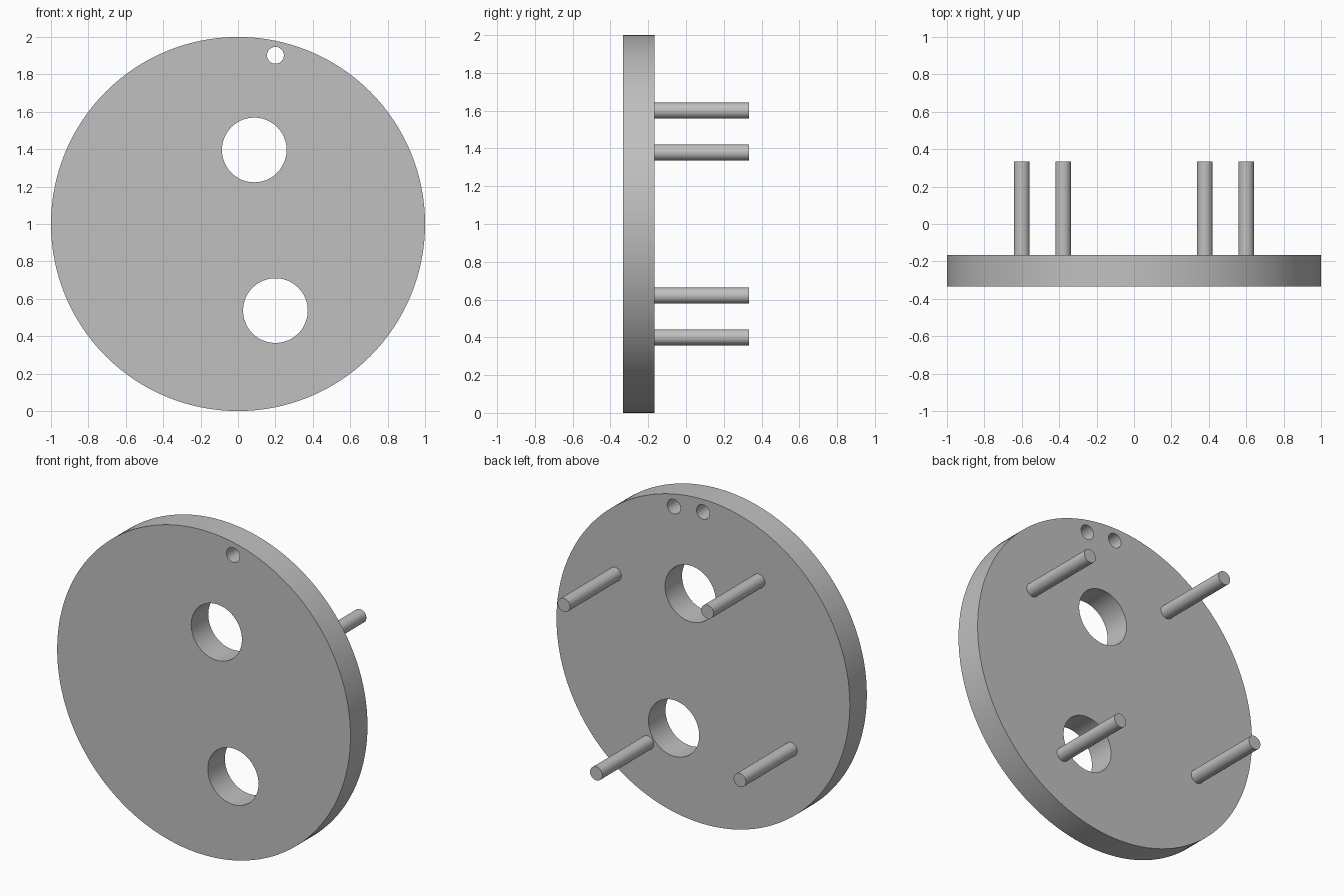
import bpy
import math

cube = bpy.data.objects.get("Cube")
if cube:
    bpy.data.objects.remove(cube, do_unlink=True)

FRONT, BACK, PIN_END = -0.333, -0.167, 0.333
CENTRE_Z = 1.0

grey = bpy.data.materials.new("plain grey")
grey.use_nodes = True
colour = (0.53, 0.53, 0.53, 1)
grey.diffuse_color = colour
grey.node_tree.nodes["Principled BSDF"].inputs["Base Color"].default_value = colour


def rod(name, x, z, radius, y0, y1, sides):
    """Cylinder lying along y, from y0 to y1."""
    bpy.ops.mesh.primitive_cylinder_add(
        vertices=sides, radius=radius, depth=y1 - y0,
        location=(x, (y0 + y1) / 2, z), rotation=(math.pi / 2, 0, 0))
    obj = bpy.context.object
    obj.name = name
    obj.data.materials.append(grey)
    return obj


def smooth(obj):
    bpy.ops.object.select_all(action="DESELECT")
    obj.select_set(True)
    bpy.context.view_layer.objects.active = obj
    bpy.ops.object.shade_smooth_by_angle(angle=math.radians(30))


# Round plate
plate = rod("round_plate", 0, CENTRE_Z, 1, FRONT, BACK, 128)

# Holes: x, z, radius, front end of the cut (the last one is blind, from the back)
through = FRONT - 0.1
holes = [
    (0.087, 1.396, 0.173, through),
    (0.20, 0.537, 0.173, through),
    (0.20, 1.902, 0.045, through),
    (0.0, 1.922, 0.045, BACK - 0.11),
]
for x, z, radius, start in holes:
    cutter = rod("hole_cutter", x, z, radius, start, BACK + 0.1, 48)
    cutter.hide_render = True
    cut = plate.modifiers.new("hole", "BOOLEAN")
    cut.operation = "DIFFERENCE"
    cut.solver = "EXACT"
    cut.object = cutter
    bpy.context.view_layer.objects.active = plate
    bpy.ops.object.modifier_apply(modifier=cut.name)
    bpy.data.objects.remove(cutter, do_unlink=True)
smooth(plate)

# Four pins on the back, a quarter turn apart
x, z = 0.60, 0.379
for corner in ("upper_left", "upper_right", "lower_right", "lower_left"):
    smooth(rod(corner + "_pin", x, CENTRE_Z + z, 0.042, BACK - 0.01, PIN_END, 32))
    x, z = -z, x
